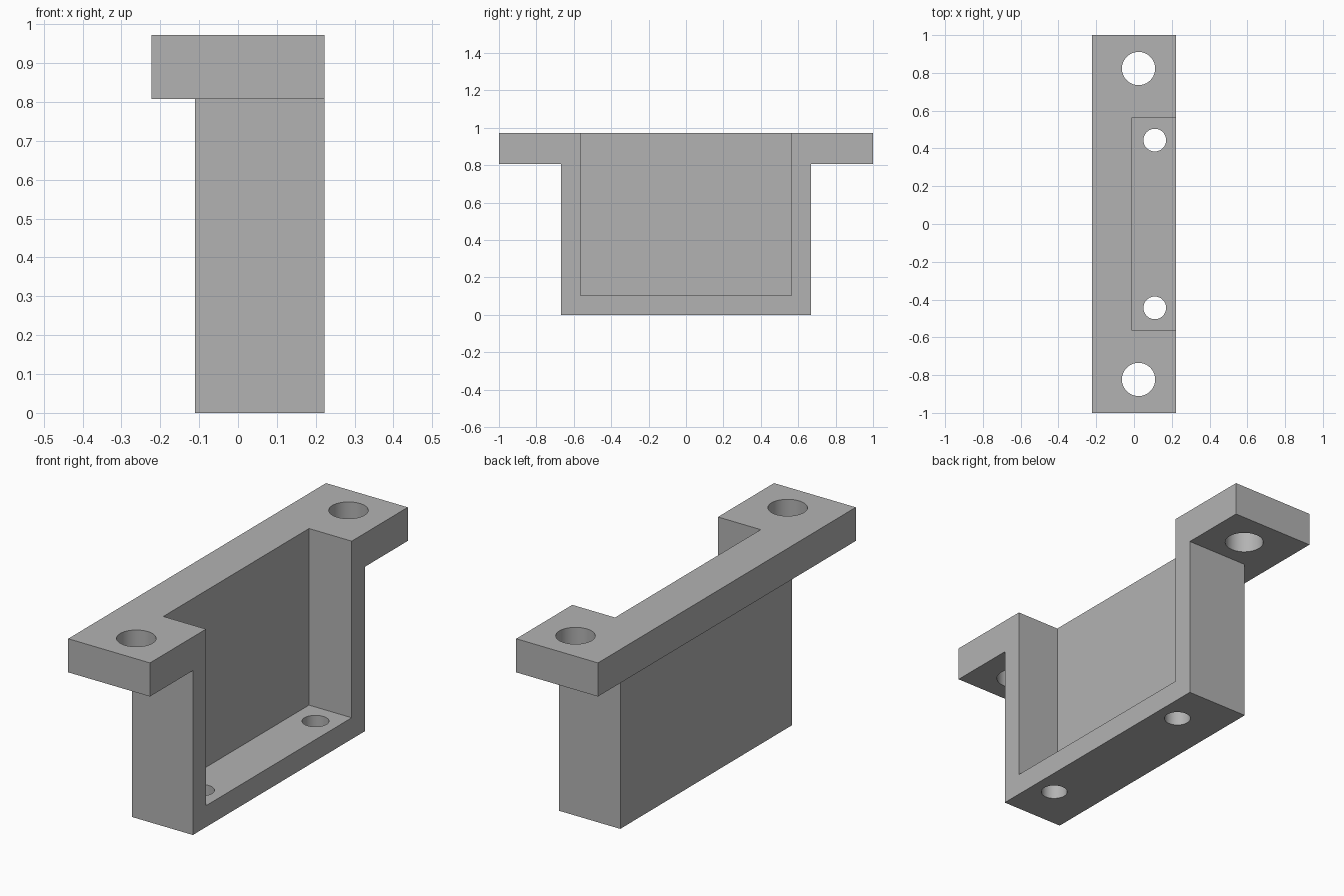
import bpy

if "Cube" in bpy.data.objects:
    bpy.data.objects.remove(bpy.data.objects["Cube"], do_unlink=True)

HALF_X, HALF_Y, TOP = 0.222, 1.0, 0.972
FLANGE_Z = 0.807     # underside of the mounting flange
BODY_X = -0.11       # back wall of the body
BODY_Y = 0.667       # half length of the body
OVER = 0.2           # overshoot of the cutters

grey = bpy.data.materials.new("plain_grey")
grey.use_nodes = True
colour = (0.45, 0.45, 0.45, 1)
grey.diffuse_color = colour
grey.node_tree.nodes["Principled BSDF"].inputs["Base Color"].default_value = colour


def box(name, low, high):
    """Box between two opposite corners."""
    centre = [(a + b) / 2 for a, b in zip(low, high)]
    bpy.ops.mesh.primitive_cube_add(size=1, location=centre)
    ob = bpy.context.object
    ob.name = name
    ob.scale = [b - a for a, b in zip(low, high)]
    bpy.ops.object.transform_apply(location=True, rotation=False, scale=True)
    return ob


def drill(name, x, y, radius):
    """Vertical round cutter through the full height."""
    bpy.ops.mesh.primitive_cylinder_add(vertices=64, radius=radius, depth=TOP + 2 * OVER,
                                        location=(x, y, TOP / 2))
    bpy.context.object.name = name
    return bpy.context.object


# Solid block that the bracket is cut from
bracket = box("bracket", (-HALF_X, -HALF_Y, 0), (HALF_X, HALF_Y, TOP))
bracket.data.materials.append(grey)

# Space behind the body, and the open pocket in its front
cutters = [
    box("back_cutter", (-HALF_X - OVER, -HALF_Y - OVER, -OVER), (BODY_X, HALF_Y + OVER, FLANGE_Z)),
    box("pocket_cutter", (-0.01, -0.565, 0.105), (HALF_X + OVER, 0.565, TOP + OVER)),
]

# Space below each flange ear, flange holes and floor holes
for side in (-1, 1):
    y1, y2 = sorted((side * BODY_Y, side * (HALF_Y + OVER)))
    cutters += [
        box("ear_cutter", (-HALF_X - OVER, y1, -OVER), (HALF_X + OVER, y2, FLANGE_Z)),
        drill("flange_hole_cutter", 0.024, side * 0.823, 0.088),
        drill("floor_hole_cutter", 0.11, side * 0.444, 0.06),
    ]

# Cut the bracket
bpy.ops.object.select_all(action='DESELECT')
bracket.select_set(True)
bpy.context.view_layer.objects.active = bracket
for cutter in cutters:
    cutter.hide_render = True
    mod = bracket.modifiers.new(cutter.name, 'BOOLEAN')
    mod.operation = 'DIFFERENCE'
    mod.solver = 'EXACT'
    mod.object = cutter
    bpy.ops.object.modifier_apply(modifier=mod.name)
for cutter in cutters:
    bpy.data.objects.remove(cutter, do_unlink=True)

# Smooth hole walls, sharp edges elsewhere
bpy.ops.object.shade_smooth_by_angle()
